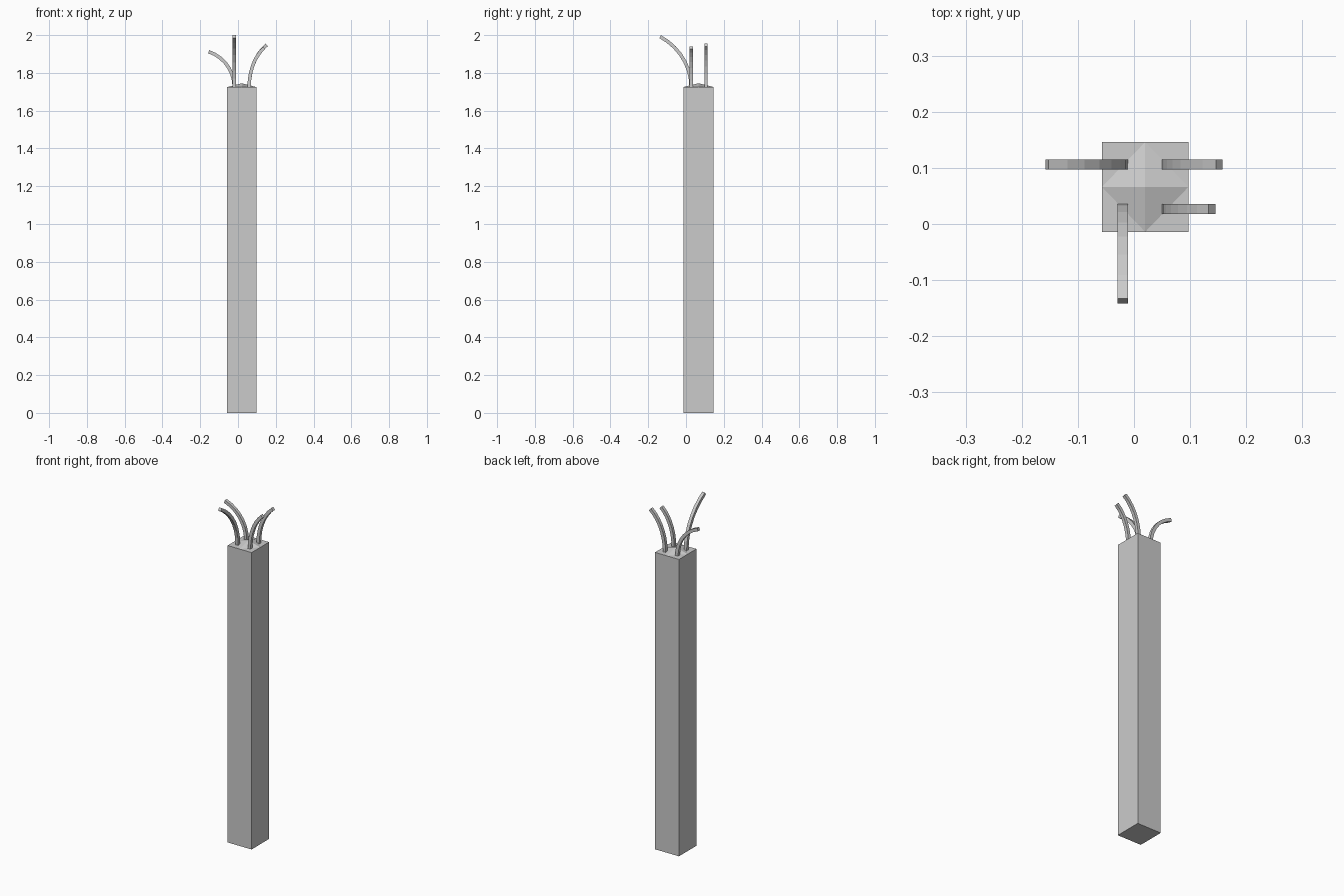
import bpy, bmesh
from math import sin, cos, radians
from mathutils import Vector

cube = bpy.data.objects.get("Cube")
if cube:
    bpy.data.objects.remove(cube)

grey = bpy.data.materials.new("plain grey")
grey.use_nodes = True
colour = (0.6, 0.6, 0.6, 1)
grey.diffuse_color = colour
grey.node_tree.nodes["Principled BSDF"].inputs["Base Color"].default_value = colour

TOP = 1.725


def finish(bm, name):
    bmesh.ops.recalc_face_normals(bm, faces=bm.faces)
    mesh = bpy.data.meshes.new(name)
    bm.to_mesh(mesh)
    bm.free()
    mesh.materials.append(grey)
    obj = bpy.data.objects.new(name, mesh)
    bpy.context.collection.objects.link(obj)
    return obj


# Square post whose top has flat corners and a low diamond peak
def build_post(centre, half_x, half_y, peak):
    bm = bmesh.new()

    def vert(sx, sy, z):
        return bm.verts.new((centre.x + sx * half_x, centre.y + sy * half_y, z))

    ring = [(-1, -1), (0, -1), (1, -1), (1, 0), (1, 1), (0, 1), (-1, 1), (-1, 0)]
    low = [vert(x, y, 0) for x, y in ring]
    high = [vert(x, y, TOP) for x, y in ring]
    tip = vert(0, 0, TOP + peak)
    bm.faces.new(low)
    for i in range(8):
        j = (i + 1) % 8
        bm.faces.new((low[i], low[j], high[j], high[i]))
    for i in range(0, 8, 2):
        before, after = high[i - 1], high[i + 1]
        bm.faces.new((before, high[i], after))
        bm.faces.new((before, after, tip))
    finish(bm, "post")


# Square-section stem: a short root in the post, then an arc bending outward
def build_stem(name, x, y, direction, reach, rise, sweep, steps=7):
    bm = bmesh.new()
    out = Vector((*direction, 0))
    up = Vector((0, 0, 1))
    side = out.cross(up)
    base = Vector((x, y, TOP))
    end = radians(sweep)
    radius, height = reach / (1 - cos(end)), rise / sin(end)
    stations = [(base - up * 0.015, up)]
    for i in range(steps + 1):
        t = end * i / steps
        point = base + out * radius * (1 - cos(t)) + up * height * sin(t)
        tangent = (out * radius * sin(t) + up * height * cos(t)).normalized()
        stations.append((point, tangent))
    rings = []
    for point, tangent in stations:
        normal = side.cross(tangent).normalized()
        rings.append([bm.verts.new(point + side * a * 0.009 + normal * b * 0.009)
                      for a, b in ((-1, -1), (1, -1), (1, 1), (-1, 1))])
    for r, s in zip(rings, rings[1:]):
        for i in range(4):
            j = (i + 1) % 4
            bm.faces.new((r[i], r[j], s[j], s[i]))
    bm.faces.new(rings[0])
    bm.faces.new(rings[-1])
    finish(bm, name)


build_post(Vector((0.02, 0.066, 0)), 0.077, 0.08, 0.02)
build_stem("back_right_stem", -0.02, 0.106, (-1, 0), 0.135, 0.187, 72)
build_stem("front_right_stem", -0.02, 0.027, (0, -1), 0.164, 0.267, 60)
build_stem("front_left_stem", 0.059, 0.027, (1, 0), 0.08, 0.208, 60)
build_stem("back_left_stem", 0.059, 0.106, (1, 0), 0.093, 0.223, 60)
